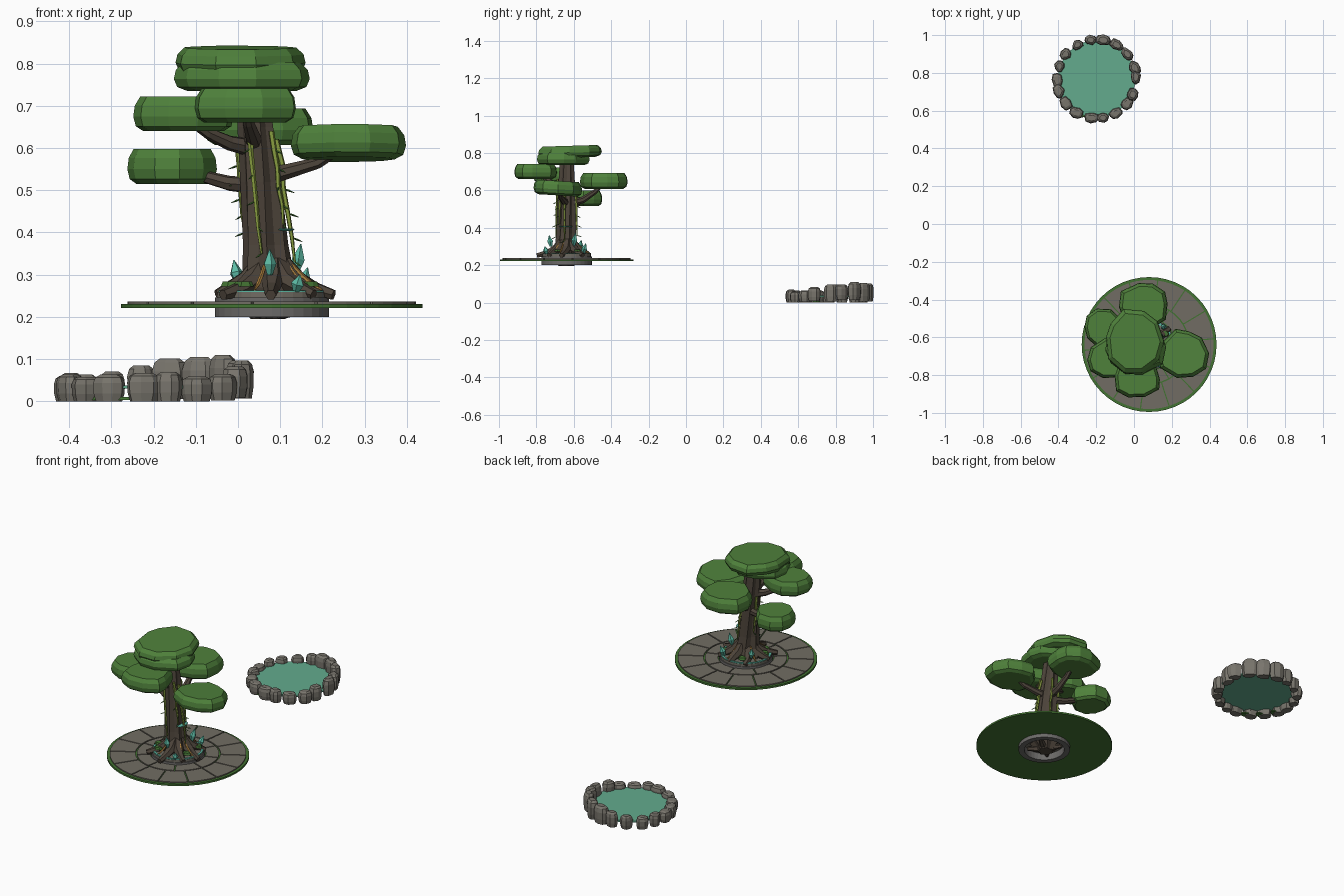
import bpy, bmesh, math, random
from mathutils import Vector, Matrix

if "Cube" in bpy.data.objects:
    bpy.data.objects.remove(bpy.data.objects["Cube"])

random.seed(7)
TAU = math.tau
TREE = Vector((0.08, -0.638, 0))
POND = Vector((-0.198, 0.768, 0))


def material(name, r, g, b):
    m = bpy.data.materials.new(name)
    m.diffuse_color = (r, g, b, 1)
    m.use_nodes = True
    m.node_tree.nodes["Principled BSDF"].inputs["Base Color"].default_value = m.diffuse_color
    return m


LEAF = material("leaf_green", 0.078, 0.22, 0.044)
MOSS = material("moss_green", 0.055, 0.17, 0.032)
BARK = material("dark_bark", 0.075, 0.058, 0.043)
STONE = material("warm_stone", 0.165, 0.152, 0.125)
ROCK = material("pond_rock", 0.19, 0.178, 0.152)
PLINTH = material("plinth_grey", 0.15, 0.145, 0.14)
WATER = material("pond_water", 0.125, 0.41, 0.27)
GLOW = material("crystal_teal", 0.11, 0.50, 0.38)
VINE = material("vine_olive", 0.24, 0.33, 0.05)
AMBER = material("amber_root", 0.42, 0.22, 0.05)


def skin(name, rings, mat, closed=False):
    """Bridge equal-sized rings of points; cap the ends, or close the loop."""
    bm = bmesh.new()
    vs = [[bm.verts.new(p) for p in r] for r in rings]
    n = len(vs[0])
    for k in range(len(vs) if closed else len(vs) - 1):
        a, b = vs[k], vs[(k + 1) % len(vs)]
        for i in range(n):
            j = (i + 1) % n
            bm.faces.new((a[i], a[j], b[j], b[i]))
    if not closed:
        bm.faces.new(vs[0][::-1])
        bm.faces.new(vs[-1])
    bmesh.ops.recalc_face_normals(bm, faces=bm.faces)
    me = bpy.data.meshes.new(name)
    bm.to_mesh(me)
    bm.free()
    me.materials.append(mat)
    ob = bpy.data.objects.new(name, me)
    bpy.context.collection.objects.link(ob)
    return ob


def circle(c, r, z, n):
    return [Vector((c.x + r * math.cos(TAU * i / n), c.y + r * math.sin(TAU * i / n), z)) for i in range(n)]


def disc(name, c, r, z0, z1, n, mat):
    return skin(name, [circle(c, r, z0, n), circle(c, r, z1, n)], mat)


def annulus(name, c, r0, r1, z0, z1, n, mat):
    return skin(name, [circle(c, r, z, n) for r, z in ((r0, z0), (r1, z0), (r1, z1), (r0, z1))], mat, True)


def tube(name, path, radii, n, mat):
    pts = [Vector(p) for p in path]
    rings = []
    for k, p in enumerate(pts):
        d = pts[min(k + 1, len(pts) - 1)] - pts[max(k - 1, 0)]
        q = d.to_track_quat('Z', 'Y')
        rings.append([p + q @ Vector((radii[k] * math.cos(TAU * i / n), radii[k] * math.sin(TAU * i / n), 0))
                      for i in range(n)])
    return skin(name, rings, mat)


def lump(name, x0, x1, y0, y1, z0, z1, n, profile, mat, tilt=0, turn=0, rough=0.1):
    """Irregular faceted lump fitted to a box, from (radius, height) steps."""
    ang = [TAU * (i + random.uniform(-.2, .2)) / n for i in range(n)]
    rad = [1 + random.uniform(-rough, rough) for _ in ang]
    xs = [r * math.cos(a) for a, r in zip(ang, rad)]
    ys = [r * math.sin(a) for a, r in zip(ang, rad)]

    def fit(v, vs, lo, hi):
        return (v - min(vs)) / (max(vs) - min(vs)) * (hi - lo) + lo
    c = Vector(((x0 + x1) / 2, (y0 + y1) / 2, 0))
    rot = Matrix.Rotation(turn, 3, 'Z')
    rings = []
    for s, h in profile:
        ring = []
        for x, y in zip(xs, ys):
            p = Vector((fit(x, xs, x0, x1), fit(y, ys, y0, y1), 0)) - c
            p = rot @ (p * s)
            ring.append(c + p + Vector((0, 0, z0 + h * (z1 - z0) + tilt * p.y)))
        rings.append(ring)
    return skin(name, rings, mat)


# Round terrace: mossy base with two rings of paving and a stepped plinth
annulus("terrace_base", TREE, 0.133, 0.357, 0.221, 0.231, 48, MOSS)


def paving(name, count, r0, r1, gap, shift):
    for t in range(count):
        a0, a1 = TAU * (t + shift) / count, TAU * (t + 1 + shift) / count
        outline = []
        for r, order in ((r0, range(5)), (r1, range(4, -1, -1))):
            g = gap / r
            for s in order:
                a = a0 + g + (a1 - a0 - 2 * g) * s / 4
                outline.append(TREE + Vector((r * math.cos(a), r * math.sin(a), 0)))
        skin(f"{name}_{t}", [[p + Vector((0, 0, z)) for p in outline] for z in (0.230, 0.237)], STONE)


paving("outer_paving", 14, 0.213, 0.342, 0.003, 0.2)
paving("inner_paving", 9, 0.14, 0.206, 0.003, 0.5)
annulus("plinth_wall", TREE, 0.105, 0.135, 0.2, 0.246, 32, PLINTH)
disc("plinth_top", TREE, 0.13, 0.24, 0.259, 32, STONE)
annulus("glowing_ring", TREE, 0.117, 0.128, 0.257, 0.263, 32, GLOW)

# Leaning fluted trunk
trunk = []
for x, z, r in ((0.07, 0.195, 0.04), (0.075, 0.24, 0.075), (0.073, 0.27, 0.078), (0.071, 0.305, 0.059),
                (0.066, 0.37, 0.052), (0.055, 0.52, 0.047), (0.043, 0.65, 0.042), (0.035, 0.75, 0.036)):
    trunk.append([Vector((x + r * f * math.cos(a), -0.638 + r * f * math.sin(a), z))
                  for a, f in ((TAU * i / 14 + z * .7, 0.84 if i % 2 else 1.06) for i in range(14))])
skin("trunk", trunk, BARK)

# Roots spreading over the plinth, and short ones beneath it
for i in range(8):
    a = TAU * i / 8 + random.uniform(-.15, .15)
    d = Vector((math.cos(a), math.sin(a), 0))
    side = Vector((-d.y, d.x, 0)) * random.uniform(-.03, .03)
    L = random.uniform(0.125, 0.16)
    tube(f"root_{i}", [TREE + d * .025 + Vector((0, 0, .325)), TREE + d * .06 + Vector((0, 0, .285)),
                       TREE + d * .1 + side * .4 + Vector((0, 0, .265)), TREE + d * L + side + Vector((0, 0, .252))],
         [.026, .026, .02, .013], 6, BARK)
    if i % 2:
        tube(f"under_root_{i}", [TREE + Vector((0, 0, .235)), TREE + d * .04 + Vector((0, 0, .212)),
                                 TREE + d * .09 + Vector((0, 0, .218))], [.025, .018, .01], 6, BARK)
for i, a in enumerate((-1.9, -0.75, -0.3, 1.3, 2.6)):
    d = Vector((math.cos(a), math.sin(a), 0))
    tube(f"amber_root_{i}", [TREE + d * r + Vector((0, 0, z)) for r, z in ((.05, .325), (.075, .298), (.1, .277), (.125, .264))],
         [.004, .005, .005, .002], 5, AMBER)

# Moss cushions on the roots
for i, a in enumerate((-2.3, -0.5, 0.6, 2.0, 3.4)):
    p = TREE + Vector((math.cos(a), math.sin(a), 0)) * .1
    lump(f"moss_{i}", p.x - .024, p.x + .024, p.y - .018, p.y + .018, .272, .284, 7, ((1, 0), (.8, 1)), MOSS)

# Branches reaching the leaf pads
BRANCHES = {
    "left_high": ((.035, -.64, .60), (-.02, -.665, .612), (-.07, -.69, .635), (-.12, -.71, .67)),
    "left_low": ((.055, -.63, .51), (-.02, -.60, .516), (-.09, -.57, .535), (-.15, -.55, .56)),
    "right": ((.06, -.64, .53), (.12, -.655, .545), (.19, -.67, .565), (.26, -.68, .61)),
    "front": ((.04, -.65, .61), (.035, -.70, .63), (.025, -.75, .66), (.017, -.79, .70)),
    "back": ((.055, -.62, .53), (.055, -.55, .55), (.05, -.49, .59), (.05, -.44, .64)),
    "upper": ((.04, -.64, .68), (.0, -.64, .72), (-.03, -.64, .76)),
}
for name, path in BRANCHES.items():
    tube(f"{name}_branch", path, [.022, .018, .014, .011][:len(path)], 7, BARK)

# Flat faceted leaf pads, fitted to boxes; last value is a front-to-back tilt
PAD = ((.80, 0), (.95, .14), (1, .42), (.97, .74), (.86, 1))
PADS = {
    "top_pad": (-.148, .160, -.79, -.45, .775, .838, .03),
    "crown_pad": (-.152, .170, -.797, -.515, .735, .803, 0),
    "front_pad": (-.103, .137, -.918, -.69, .66, .741, 0),
    "left_high_pad": (-.248, -.01, -.815, -.605, .64, .722, 0),
    "left_low_pad": (-.262, -.05, -.652, -.448, .515, .598, 0),
    "right_pad": (.125, .398, -.815, -.555, .573, .65, -.06),
    "back_pad": (-.08, .178, -.567, -.312, .607, .693, 0),
}
for name, (x0, x1, y0, y1, z0, z1, tilt) in PADS.items():
    lump(name, x0, x1, y0, y1, z0, z1, 10, PAD, LEAF, tilt)

# Hanging vines with small spiky leaves
for i, (a, top, low) in enumerate(((-1.85, .66, .35), (-.75, .64, .42), (-.2, .62, .33), (1.2, .62, .36), (2.7, .6, .4))):
    d = Vector((math.cos(a), math.sin(a), 0))
    path = []
    for k in range(6):
        z = top + (low - top) * k / 5
        lean = Vector((.04 + .037 * (.66 - z) / .36, -.638, z))
        path.append(lean + d * (.05 + .012 * (.66 - z) / .36) + Vector((random.uniform(-.004, .004), 0, 0)))
    tube(f"vine_{i}", path, [.007, .007, .006, .006, .005, .003], 5, VINE)
    for k in range(1, 6):
        b = a + random.uniform(-.9, .9)
        tip = path[k] + Vector((math.cos(b) * .026, math.sin(b) * .026, -.01))
        tube(f"vine_leaf_{i}_{k}", [path[k], path[k].lerp(tip, .5), tip], [.001, .0025, .0006], 4, MOSS)

# Teal shelf fungus and crystals round the foot
lump("shelf_fungus", .085, .134, -.68, -.605, .404, .409, 8, ((.8, 0), (1, .5), (.9, 1)), GLOW)
for i, (x, y, z, h, lx, ly) in enumerate(((.075, -.722, .30, .06, 0, -.01), (.137, -.60, .305, .068, .012, .01),
                                          (.15, -.55, .262, .055, .015, .015), (.137, -.745, .26, .04, .01, -.01),
                                          (.0, -.57, .28, .055, -.01, .01))):
    base, top = Vector((x, y, z)), Vector((x + lx, y + ly, z + h))
    tube(f"crystal_{i}", [base, base.lerp(top, .45), top], [.007, .016, .001], 5, GLOW)

# Pond: water plate ringed by boulders, tallest at the back right
disc("pond_water", POND, 0.205, 0.030, 0.037, 40, WATER)
ROCK_SHAPE = ((.82, 0), (.97, .3), (1, .68), (.86, .9), (.55, 1))
COUNT = 18
for i in range(COUNT):
    a = TAU * i / COUNT + random.uniform(-.06, .06)
    rise = max(0, math.cos(a - .75))
    c = POND + Vector((math.cos(a), math.sin(a), 0)) * .209
    w, l = random.uniform(.026, .031), random.uniform(.032, .043)
    low = .02 * rise * random.random()
    lump(f"boulder_{i}", c.x - w, c.x + w, c.y - l, c.y + l, low, .064 + .042 * rise + random.uniform(-.006, .006),
         8, ROCK_SHAPE, ROCK, turn=a, rough=.14)
for i, a in enumerate((3.5, 3.9, 4.3)):
    p = POND + Vector((math.cos(a), math.sin(a), 0)) * .2
    lump(f"pond_moss_{i}", p.x - .035, p.x + .035, p.y - .02, p.y + .02, .003, .01, 8, ((1, 0), (.9, 1)), MOSS)
